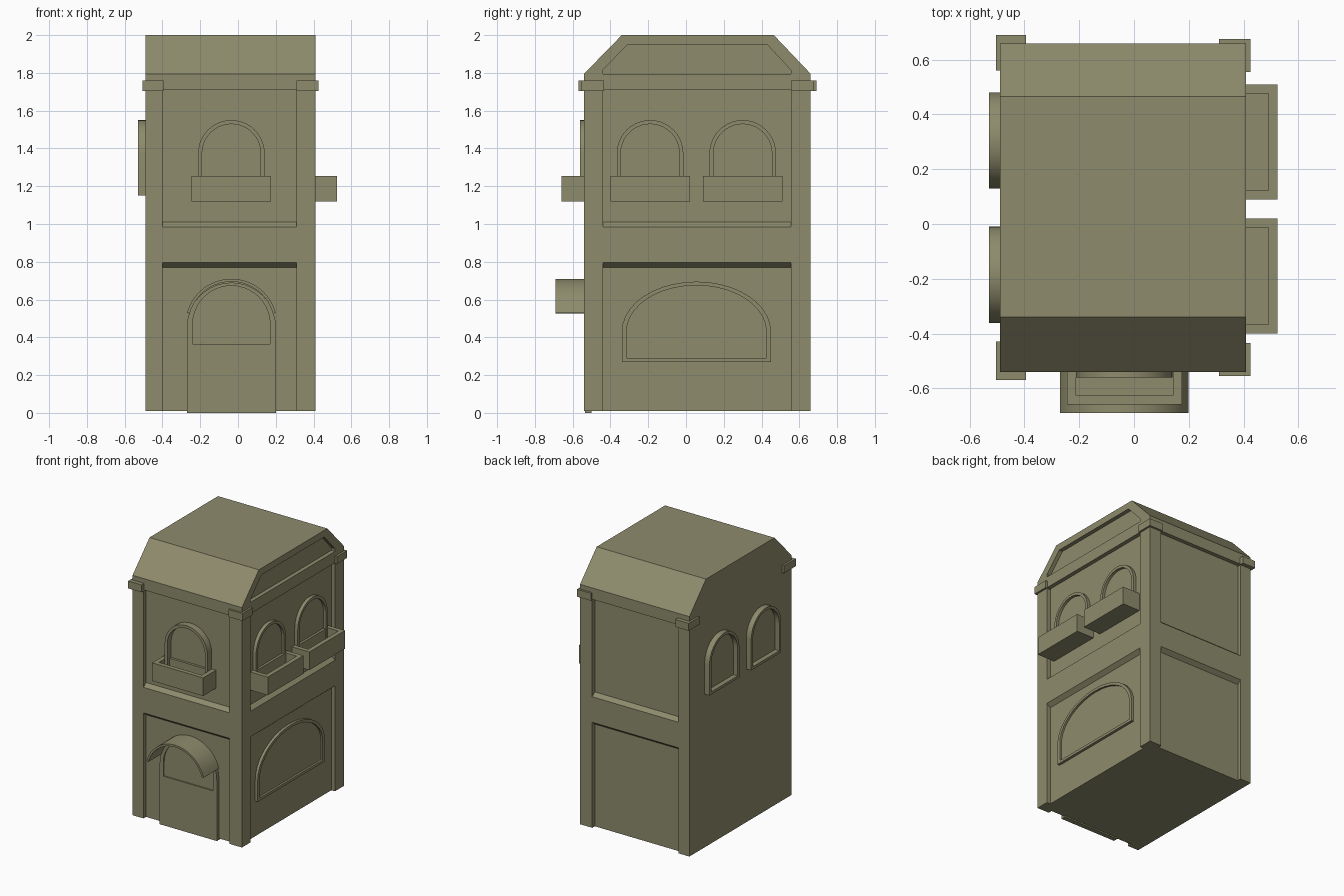
import bpy, bmesh, math
from mathutils import Vector

if "Cube" in bpy.data.objects:
    bpy.data.objects.remove(bpy.data.objects["Cube"])

stone = bpy.data.materials.new("olive_stone")
stone.diffuse_color = (0.27, 0.26, 0.15, 1)
stone.use_nodes = True
stone.node_tree.nodes["Principled BSDF"].inputs["Base Color"].default_value = stone.diffuse_color

# each wall maps (across, up, outward distance) to world space
WALLS = {
    "front": lambda u, v, d: Vector((u, -d, v)),
    "back": lambda u, v, d: Vector((u, d, v)),
    "right": lambda u, v, d: Vector((d, u, v)),
    "left": lambda u, v, d: Vector((-d, u, v)),
    "up": lambda u, v, d: Vector((u, v, d)),
}


def rect(u0, u1, v0, v1):
    return [(u0, v0), (u1, v0), (u1, v1), (u0, v1)]


def arc(cu, cv, ru, rv, a0=0, a1=180, n=20):
    angles = [math.radians(a0 + (a1 - a0) * i / n) for i in range(n + 1)]
    return [(cu + ru * math.cos(a), cv + rv * math.sin(a)) for a in angles]


def arch(cu, ru, v0, vc, rv=None):
    return [(cu - ru, v0), (cu + ru, v0)] + arc(cu, vc, ru, rv or ru)


def skin(bm, loops, caps):
    """Bridge loops of equal length; cap the ends or close into a ring."""
    rings = [[bm.verts.new(p) for p in loop] for loop in loops]
    n = len(rings[0])
    pairs = list(zip(rings, rings[1:])) + ([] if caps else [(rings[-1], rings[0])])
    for a, b in pairs:
        for i in range(n):
            j = (i + 1) % n
            bm.faces.new((a[i], a[j], b[j], b[i]))
    if caps:
        bm.faces.new(rings[0])
        bm.faces.new(rings[-1])


def solid(bm, wall, pts, d0, d1, end=None):
    w = WALLS[wall]
    skin(bm, [[w(u, v, d0) for u, v in pts], [w(u, v, d1) for u, v in end or pts]], True)


def frame(bm, wall, outer, inner, d0, d1, pane):
    """Raised rim around a lower pane; also used for open trays."""
    w = WALLS[wall]
    skin(bm, [[w(u, v, d) for u, v in pts]
              for pts, d in ((outer, d0), (outer, d1), (inner, d1), (inner, d0))], False)
    solid(bm, wall, inner, d0, pane)


def finish(name, bm, smooth=False):
    bmesh.ops.recalc_face_normals(bm, faces=bm.faces)
    mesh = bpy.data.meshes.new(name)
    bm.to_mesh(mesh)
    bm.free()
    mesh.materials.append(stone)
    ob = bpy.data.objects.new(name, mesh)
    bpy.context.collection.objects.link(ob)
    bpy.ops.object.select_all(action='DESELECT')
    bpy.context.view_layer.objects.active = ob
    ob.select_set(True)
    if smooth:
        bpy.ops.object.shade_smooth_by_angle(angle=math.radians(30))
    return ob


X0, X1, Y0, Y1 = -0.49, 0.41, -0.54, 0.66
DEEP = 0.03

# recess cutters: two storeys on three walls, plus the gable panel
bm = bmesh.new()
for wall, u0, u1, d in (("front", -0.40, 0.31, -Y0), ("back", -0.40, 0.31, Y1),
                        ("right", -0.44, 0.555, X1)):
    for low, low_in, top, top_in in ((-0.1, -0.1, 0.795, 0.77), (0.985, 1.01, 1.71, 1.71)):
        # extend past the wall along the same slope so the cut is clean
        lo_out, top_out = 2 * low - low_in, 2 * top - top_in
        solid(bm, wall, rect(u0, u1, low_in, top_in), d - DEEP, d + DEEP,
              rect(u0, u1, lo_out, top_out))
gable = [(-0.44, 1.795), (0.555, 1.795), (0.555, 1.815), (0.43, 1.95),
         (-0.31, 1.95), (-0.44, 1.815)]
solid(bm, "right", gable, X1 - DEEP, X1 + DEEP)
cutter = finish("recess_cutter", bm)
cutter.hide_render = True

# walls and clipped roof as one extruded profile
bm = bmesh.new()
profile = [(Y0, 0.01), (Y1, 0.01), (Y1, 1.795), (0.465, 2.0), (-0.34, 2.0), (Y0, 1.795)]
solid(bm, "right", profile, X0, X1)
body = finish("house_body", bm)
mod = body.modifiers.new("recesses", 'BOOLEAN')
mod.operation, mod.object, mod.solver = 'DIFFERENCE', cutter, 'EXACT'
bpy.ops.object.modifier_apply(modifier=mod.name)
bpy.data.objects.remove(cutter)

# corner capitals
bm = bmesh.new()
for x0, x1, y0, y1 in ((-0.505, -0.395, -0.57, -0.43), (-0.505, -0.395, 0.56, 0.69),
                       (0.31, 0.425, -0.555, -0.435), (0.31, 0.425, 0.555, 0.675)):
    solid(bm, "up", rect(x0, x1, y0, y1), 1.705, 1.76)
finish("corner_capitals", bm)

# arched upper windows
for name, wall, cu, d0, d1 in (("front_window", "front", -0.035, 0.50, 0.56),
                               ("right_window_a", "right", -0.19, 0.37, 0.405),
                               ("right_window_b", "right", 0.30, 0.37, 0.405),
                               ("left_window_a", "left", -0.185, 0.48, 0.53),
                               ("left_window_b", "left", 0.305, 0.48, 0.53)):
    bm = bmesh.new()
    frame(bm, wall, arch(cu, 0.176, 1.15, 1.374), arch(cu, 0.155, 1.17, 1.374),
          d0, d1, d0 + 0.015)
    finish(name, bm, True)

# wide shop window
bm = bmesh.new()
frame(bm, "right", arch(0.055, 0.395, 0.27, 0.43, 0.265),
      arch(0.055, 0.37, 0.29, 0.43, 0.245), 0.37, 0.40, 0.385)
finish("shop_window", bm, True)

# planter boxes
for name, x0, x1, y0, y1 in (("front_planter", -0.245, 0.175, -0.66, -0.50),
                             ("right_planter_a", 0.37, 0.525, -0.40, 0.02),
                             ("right_planter_b", 0.37, 0.525, 0.09, 0.51)):
    bm = bmesh.new()
    t = 0.033
    frame(bm, "up", rect(x0, x1, y0, y1), rect(x0 + t, x1 - t, y0 + t, y1 - t),
          1.12, 1.255, 1.15)
    finish(name, bm)

# door with arched light
bm = bmesh.new()
frame(bm, "front", arch(-0.035, 0.235, 0.0, 0.455), arch(-0.035, 0.205, 0.365, 0.468),
      0.50, 0.535, 0.525)
finish("door", bm, True)

# curved canopy over the door
bm = bmesh.new()
canopy = arc(-0.035, 0.467, 0.243, 0.243, 15, 165) + arc(-0.035, 0.467, 0.228, 0.228, 165, 15)
solid(bm, "front", canopy, 0.50, 0.69)
finish("door_canopy", bm, True)
